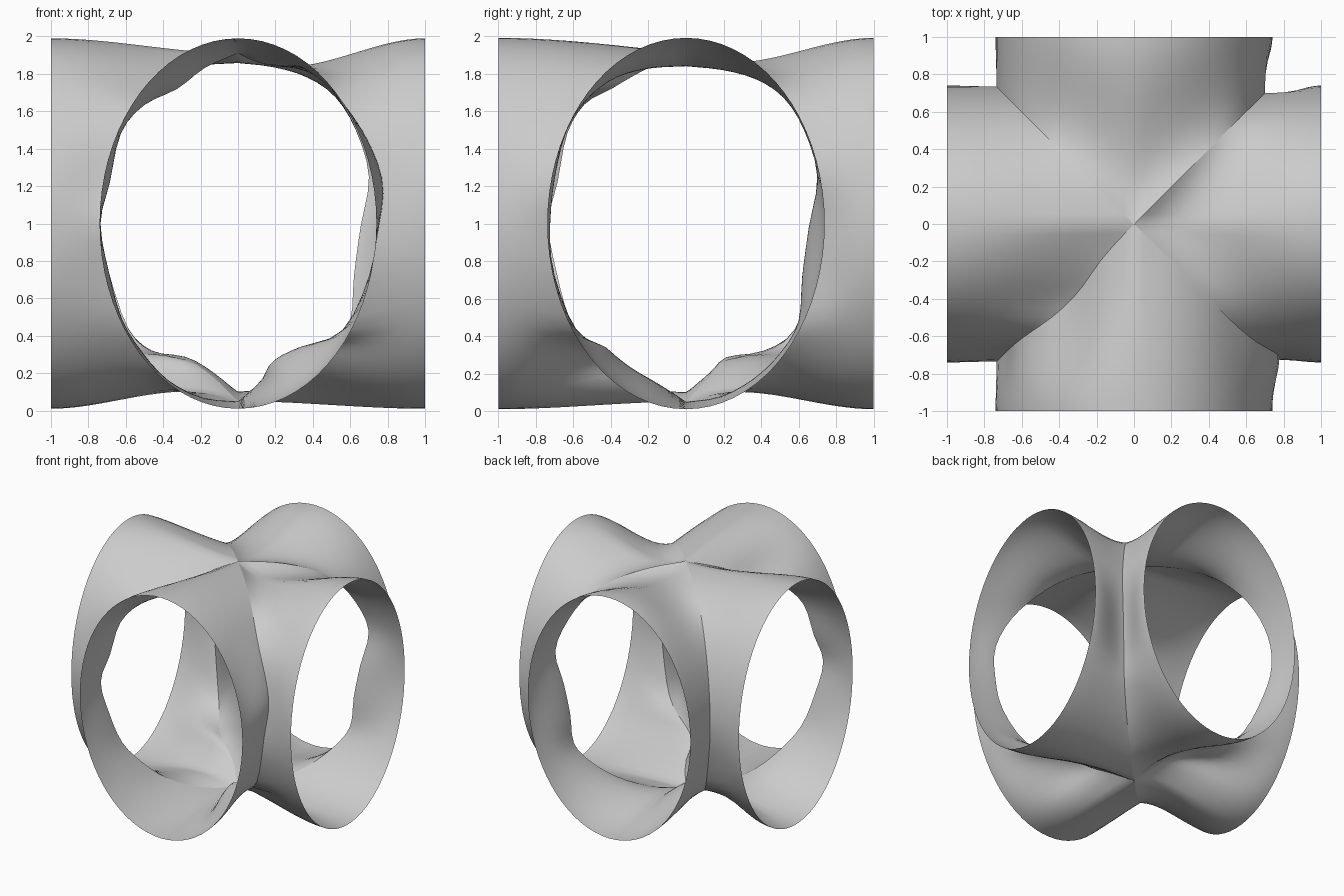
import bpy, bmesh, math
from mathutils import Vector

if "Cube" in bpy.data.objects:
    bpy.data.objects.remove(bpy.data.objects["Cube"])

HALF_W, HALF_H, MID_Z = 0.74, 0.99, 1.0
SEG = 36      # segments on each half ring
ROWS = 20     # rows from mouth to crease

# Crease lines on the four diagonals as (distance along x and y, height),
# every 15 degrees from bottom centre to top centre
CREASES = {
    (1, 1): [(0, .05), (.19, .08), (.37, .18), (.51, .32), (.6, .48), (.62, .72), (.655, .98),
             (.7, 1.25), (.63, 1.5), (.52, 1.69), (.37, 1.81), (.19, 1.88), (0, 1.91)],
    (-1, -1): [(0, .05), (.19, .07), (.37, .16), (.51, .31), (.62, .49), (.69, .74), (.735, 1),
               (.685, 1.22), (.63, 1.48), (.52, 1.635), (.36, 1.72), (.19, 1.83), (0, 1.91)],
    (1, -1): [(0, .05), (.16, .17), (.27, .27), (.38, .34), (.57, .43), (.7, .72), (.74, 1),
              (.735, 1.24), (.65, 1.5), (.52, 1.69), (.37, 1.82), (.19, 1.89), (0, 1.91)],
    (-1, 1): [(0, .05), (.12, .17), (.24, .27), (.43, .31), (.58, .43), (.69, .74), (.735, 1),
              (.715, 1.25), (.64, 1.49), (.52, 1.69), (.37, 1.82), (.19, 1.89), (0, 1.91)],
}
# Places where a crease leaves its diagonal: (shift, position, width)
SKEW = {
    (1, -1): [(.035, .58, .09), (-.075, .17, .12)],
    (-1, -1): [(-.035, .82, .1)],
    (-1, 1): [(.04, .2, .08)],
    (1, 1): [],
}


def crease_point(quadrant, t):
    """Smooth point on a crease, t from 0 (bottom) to 1 (top)."""
    pts = [Vector(p) for p in CREASES[quadrant]]
    n = len(pts) - 1
    k = min(int(t * n), n - 1)
    u = t * n - k
    p0, p1, p2, p3 = (pts[max(0, min(n, k + d))] for d in (-1, 0, 1, 2))
    r, z = 0.5 * (2 * p1 + (p2 - p0) * u + (2 * p0 - 5 * p1 + 4 * p2 - p3) * u * u
                  + (3 * p1 - p0 - 3 * p2 + p3) * u ** 3)
    shift = sum(d * math.exp(-((t - c) / w) ** 2) for d, c, w in SKEW[quadrant])
    shift *= min(1, (1 - t) * 8, t * 8)
    return Vector(((r + shift) * quadrant[0], (r - shift) * quadrant[1], z))


def build_arm(name, out, top_dip, bottom_dip):
    """One tube arm: elliptical mouth narrowing to the creases it shares."""
    a = Vector((out[0], out[1], 0))
    b = Vector((-out[1], out[0], 0))
    bm = bmesh.new()
    rings = [[] for _ in range(ROWS + 1)]
    for j in range(2 * SEG):
        # angle runs up one side and down the other
        side = 1 if j <= SEG else -1
        t = j / SEG if j <= SEG else 2 - j / SEG
        ang = math.pi * (t - 0.5)
        mouth = a + b * side * HALF_W * math.cos(ang)
        mouth.z = MID_Z + HALF_H * math.sin(ang)
        corner = a + b * side
        end = crease_point((round(corner.x), round(corner.y)), t)
        dip = (-top_dip if ang > 0 else bottom_dip) * abs(math.sin(ang)) ** 4
        for i in range(ROWS + 1):
            s = i / ROWS
            # even spacing along the tube, eased change of section
            along = mouth.lerp(end, s)
            p = mouth.lerp(end, s * s * (3 - 2 * s))
            p += a * (along.dot(a) - p.dot(a))
            p.z += dip * 6.75 * s * s * (1 - s)
            rings[i].append(bm.verts.new(p))
    for r0, r1 in zip(rings, rings[1:]):
        for j in range(2 * SEG):
            k = (j + 1) % (2 * SEG)
            bm.faces.new((r0[j], r1[j], r1[k], r0[k]))
    bmesh.ops.remove_doubles(bm, verts=bm.verts, dist=1e-5)
    for f in bm.faces:
        f.smooth = True
    me = bpy.data.meshes.new(name)
    bm.to_mesh(me)
    bm.free()
    ob = bpy.data.objects.new(name, me)
    bpy.context.collection.objects.link(ob)


# Four open arms meeting along the diagonal creases
build_arm("front_tube_arm", (0, -1), -0.015, 0.0)
build_arm("back_tube_arm", (0, 1), 0.068, 0.06)
build_arm("right_tube_arm", (1, 0), 0.088, 0.0)
build_arm("left_tube_arm", (-1, 0), 0.0, 0.06)
